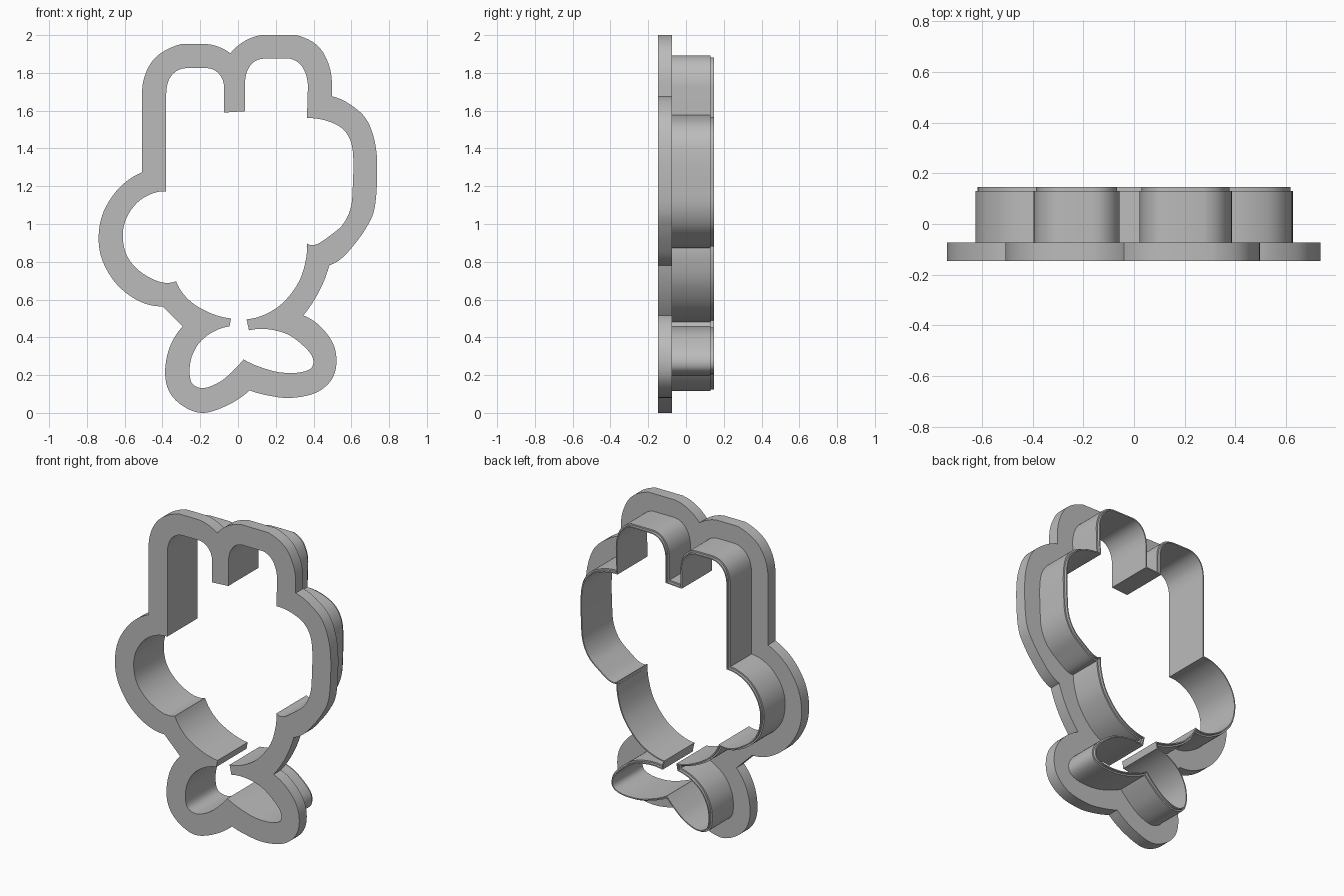
import bpy
import bmesh
import math
from mathutils import Vector

if "Cube" in bpy.data.objects:
    bpy.data.objects.remove(bpy.data.objects["Cube"], do_unlink=True)

# Depth levels, front to back
FRONT, FLANGE_BACK, SHOULDER, BACK = -0.147, -0.074, 0.131, 0.147
WALL, TIP = 0.016, 0.007
STEPS = 6

# Each outline is a chain of runs between sharp corners or straight edges.
# A run starts where the one before it ended.
opening_start = (-.38, 1.173)
opening_runs = [
    # left ear and the slot between the ears
    [(-.38, 1.69)],
    [(-.365, 1.765), (-.325, 1.81), (-.27, 1.825)],
    [(-.17, 1.825)],
    [(-.118, 1.81), (-.082, 1.765), (-.074, 1.70)],
    [(-.074, 1.59)], [(.037, 1.597)], [(.037, 1.74)],
    # right ear
    [(.049, 1.81), (.083, 1.857), (.135, 1.875)],
    [(.277, 1.875)],
    [(.33, 1.845), (.36, 1.79), (.37, 1.725)],
    [(.365, 1.56)],
    # right cheek and lower body
    [(.457, 1.55), (.545, 1.511), (.594, 1.445), (.61, 1.353),
     (.608, 1.21), (.598, 1.09), (.557, 1.0), (.489, .94), (.415, .892), (.365, .898)],
    [(.357, .80), (.32, .69), (.24, .585), (.145, .522), (.045, .495)],
    [(.058, .437)],
    # right and left tail leaves
    [(.156, .443), (.262, .416), (.346, .355), (.394, .295), (.39, .24),
     (.325, .214), (.219, .215), (.114, .244), (.029, .283)],
    [(-.024, .225), (-.092, .167), (-.177, .132), (-.238, .15),
     (-.256, .209), (-.246, .294), (-.203, .373), (-.13, .43), (-.045, .458)],
    [(-.037, .5)],
    # lower body and left cheek
    [(-.13, .522), (-.225, .57), (-.288, .628), (-.328, .697)],
    [(-.415, .694), (-.52, .75), (-.589, .834), (-.61, .94),
     (-.589, 1.035), (-.531, 1.115), (-.457, 1.16), (-.38, 1.173)],
]

rim_start = (-.508, 1.274)
rim_runs = [
    # ears
    [(-.508, 1.70)],
    [(-.484, 1.81), (-.42, 1.896), (-.304, 1.952)],
    [(-.161, 1.952)],
    [(-.1, 1.937), (-.04, 1.904)],
    [(.034, 1.968), (.124, 2.0)],
    [(.309, 2.0)],
    [(.42, 1.945), (.478, 1.851), (.497, 1.74)],
    [(.497, 1.676)],
    # right cheek and lower body
    [(.584, 1.639), (.674, 1.562), (.721, 1.449), (.737, 1.306), (.724, 1.088),
     (.674, .972), (.595, .866), (.542, .813), (.484, .781)],
    [(.428, .64), (.346, .516)],
    # tail leaves
    [(.436, .458), (.505, .363), (.521, .257), (.489, .167),
     (.404, .103), (.272, .079), (.156, .093), (.061, .119)],
    [(-.05, .043), (-.182, 0), (-.288, .034), (-.362, .109),
     (-.386, .214), (-.362, .347), (-.293, .458)],
    [(-.4, .564)],
    # left cheek
    [(-.52, .59), (-.637, .675), (-.716, .802), (-.738, .93),
     (-.711, 1.067), (-.626, 1.194), (-.508, 1.274)],
]


def smooth_run(points):
    """Samples of a curve through the points, without the first point."""
    if len(points) == 2:
        return points[1:]
    a, b, c = points[:3]
    d, e, f = points[-3:]
    padded = [3 * (a - b) + c] + points + [3 * (f - e) + d]
    out = []
    for p, q, r, s in zip(padded, padded[1:], padded[2:], padded[3:]):
        for i in range(1, STEPS + 1):
            t = i / STEPS
            out.append(q + (r - p) * (t / 2)
                       + (2 * p - 5 * q + 4 * r - s) * (t * t / 2)
                       + (3 * q - p - 3 * r + s) * (t ** 3 / 2))
    return out


def outline(start, runs):
    loop = [Vector(start)]
    for run in runs:
        loop += smooth_run([loop[-1]] + [Vector(p) for p in run])
    return loop[:-1]          # the last point repeats the start


def grow(loop, distance):
    """Mitred outward offset of a clockwise loop."""
    out = []
    for i, p in enumerate(loop):
        before = (p - loop[i - 1]).normalized()
        after = (loop[(i + 1) % len(loop)] - p).normalized()
        n1 = Vector((-before.y, before.x))
        n2 = Vector((-after.y, after.x))
        out.append(p + (n1 + n2) * (distance / max(1 + n1.dot(n2), 0.4)))
    return out


def ring_verts(bm, loop, y):
    return [bm.verts.new((p.x, y, p.y)) for p in loop]


def bridge(bm, a, b):
    n = len(a)
    for i in range(n):
        j = (i + 1) % n
        bm.faces.new((a[i], a[j], b[j], b[i]))


def finish(bm, name, material):
    bmesh.ops.recalc_face_normals(bm, faces=bm.faces)
    mesh = bpy.data.meshes.new(name)
    bm.to_mesh(mesh)
    bm.free()
    obj = bpy.data.objects.new(name, mesh)
    bpy.context.collection.objects.link(obj)
    mesh.materials.append(material)
    bpy.ops.object.select_all(action='DESELECT')
    obj.select_set(True)
    bpy.context.view_layer.objects.active = obj
    bpy.ops.object.shade_smooth_by_angle(angle=math.radians(30))
    return obj


grey = bpy.data.materials.new("plain_grey")
grey.use_nodes = True
colour = (0.5, 0.5, 0.5, 1)
grey.diffuse_color = colour
grey.node_tree.nodes["Principled BSDF"].inputs["Base Color"].default_value = colour

opening = outline(opening_start, opening_runs)
rim = outline(rim_start, rim_runs)

# Flat grip flange: plate between the rim and the opening, given depth
bm = bmesh.new()
for loop in (rim, opening):
    verts = ring_verts(bm, loop, FRONT)
    for i, v in enumerate(verts):
        bm.edges.new((verts[i - 1], v))
bmesh.ops.triangle_fill(bm, use_beauty=True, edges=bm.edges[:], normal=(0, -1, 0))
extruded = bmesh.ops.extrude_face_region(bm, geom=bm.faces[:], use_keep_orig=True)
moved = [g for g in extruded["geom"] if isinstance(g, bmesh.types.BMVert)]
bmesh.ops.translate(bm, verts=moved, vec=(0, FLANGE_BACK - FRONT, 0))
finish(bm, "grip_flange", grey)

# Cutting wall: stepped section swept round the opening, thin at the back edge
section = [(0, FLANGE_BACK), (0, BACK), (TIP, BACK), (TIP, SHOULDER),
           (WALL, SHOULDER), (WALL, FLANGE_BACK)]
bm = bmesh.new()
rings = [ring_verts(bm, grow(opening, d), y) for d, y in section]
for a, b in zip(rings, rings[1:]):
    bridge(bm, a, b)
bridge(bm, rings[-1], rings[0])
finish(bm, "cutting_wall", grey)
